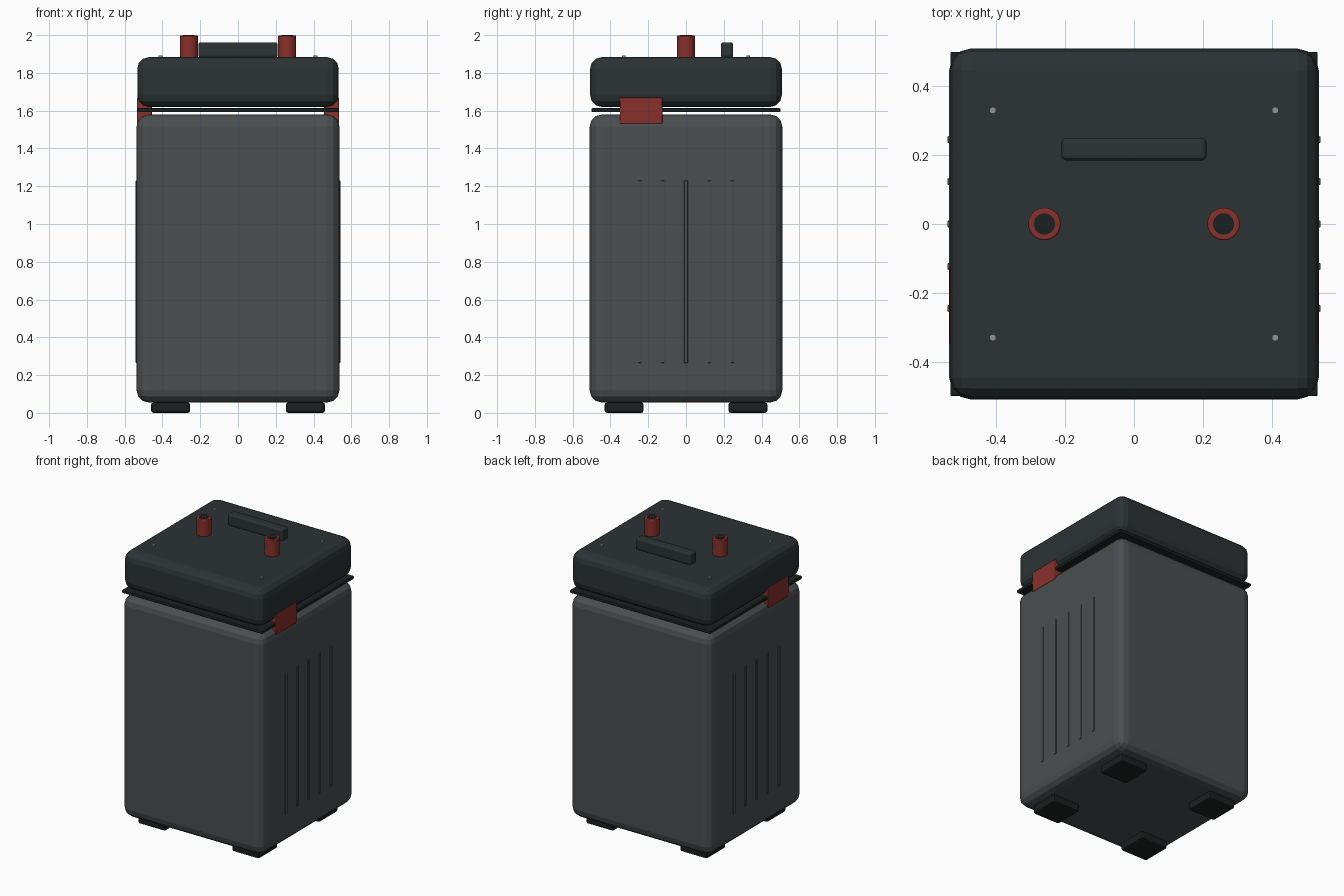
import bpy, math

if "Cube" in bpy.data.objects:
    bpy.data.objects.remove(bpy.data.objects["Cube"])


def material(name, rgb):
    m = bpy.data.materials.new(name)
    m.diffuse_color = (*rgb, 1)
    m.use_nodes = True
    m.node_tree.nodes["Principled BSDF"].inputs["Base Color"].default_value = m.diffuse_color
    return m


BODY = material("dark_grey", (0.07, 0.075, 0.08))
LID = material("charcoal", (0.025, 0.032, 0.034))
BLACK = material("black", (0.012, 0.014, 0.014))
RED = material("red", (0.25, 0.03, 0.025))
STEEL = material("steel", (0.3, 0.3, 0.3))


def finish(o, name, mat, bevel=0, segments=3):
    o.name = name
    o.data.materials.append(mat)
    if bevel:
        b = o.modifiers.new("Bevel", "BEVEL")
        b.width, b.segments = bevel, segments
        b.limit_method = "ANGLE"
    return o


def box(name, x, y, z, mat, bevel=0, segments=3):
    # each axis is a (low, high) range
    bpy.ops.mesh.primitive_cube_add(size=1, location=[sum(r) / 2 for r in (x, y, z)])
    o = bpy.context.object
    o.scale = [r[1] - r[0] for r in (x, y, z)]
    bpy.ops.object.transform_apply(location=False, rotation=False, scale=True)
    return finish(o, name, mat, bevel, segments)


def rod(name, x, y, z, r, mat, sides=32, bevel=0):
    bpy.ops.mesh.primitive_cylinder_add(vertices=sides, radius=r, depth=z[1] - z[0],
                                        location=(x, y, sum(z) / 2))
    o = finish(bpy.context.object, name, mat, bevel, 2)
    bpy.ops.object.shade_smooth_by_angle(angle=math.radians(35))
    return o


def span(c, half):
    return (c - half, c + half)


# Case, sealing gasket and lid
box("case_body", span(0, 0.537), span(0, 0.51), (0.055, 1.58), BODY, 0.065)
box("gasket", span(0, 0.533), span(0, 0.50), (1.592, 1.613), BLACK, 0.005, 2)
box("lid", span(0, 0.533), span(0, 0.507), (1.62, 1.883), LID, 0.06)

# Carry handle on the lid
box("lid_handle", span(0, 0.21), (0.184, 0.25), (1.88, 1.962), LID, 0.014)

for s in (-1, 1):
    side = "left" if s < 0 else "right"
    # Terminal posts with dark cores
    rod(f"{side}_terminal", s * 0.26, 0, (1.87, 1.998), 0.047, RED, bevel=0.004)
    rod(f"{side}_terminal_core", s * 0.26, 0, (1.88, 2.0), 0.031, BLACK)
    # Latch bridging lid and body
    box(f"{side}_latch", span(s * 0.496, 0.04), (-0.35, -0.125), (1.53, 1.67), RED, 0.006, 2)
    # Vertical ribs on the side wall
    for i, y in enumerate((-0.245, -0.123, 0, 0.123, 0.245)):
        box(f"{side}_rib_{i + 1}", span(s * 0.532, 0.01), span(y, 0.01), (0.265, 1.23), BODY, 0.004, 2)
    # Feet and lid screws at the corners
    for t in (-1, 1):
        end = "front" if t < 0 else "back"
        box(f"{end}_{side}_foot", span(s * 0.357, 0.103), span(t * 0.328, 0.103), (0, 0.055), BLACK, 0.012, 2)
        rod(f"{end}_{side}_screw", s * 0.41, t * 0.33, (1.875, 1.892), 0.01, STEEL, 12)
